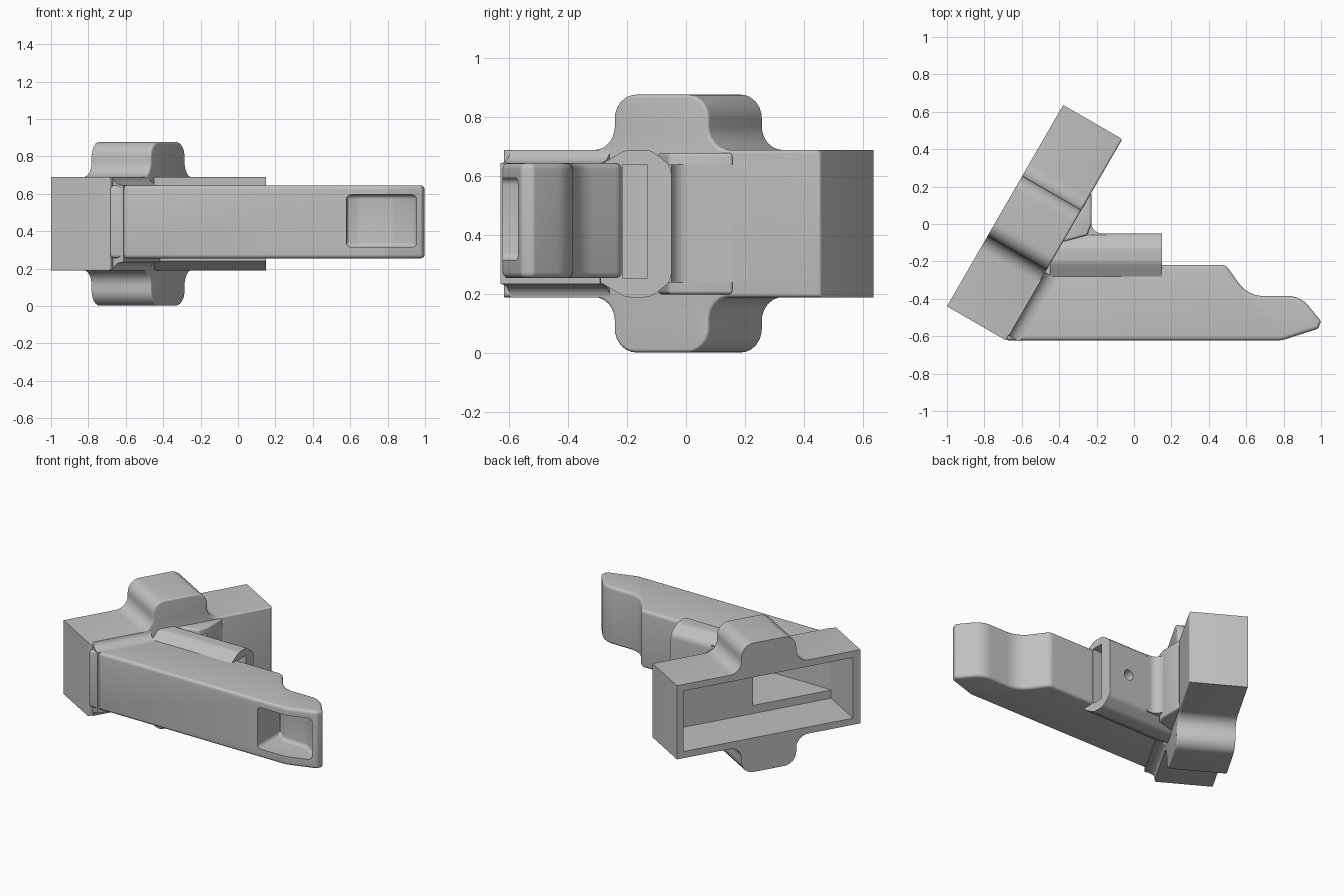
import bpy, bmesh, math
from mathutils import Vector

cube = bpy.data.objects.get("Cube")
if cube:
    bpy.data.objects.remove(cube)

grey = bpy.data.materials.new("plain_grey")
grey.use_nodes = True
colour = (0.53, 0.53, 0.53, 1)
grey.diffuse_color = colour
grey.node_tree.nodes["Principled BSDF"].inputs["Base Color"].default_value = colour

# Slanted frame of the flange: t along its length, n through its thickness
ALONG = Vector((0.5, 0.866, 0))
THROUGH = Vector((0.866, -0.5, 0))
CORNER = Vector((-1, -0.44, 0))
MID = 0.44


def flange_tz(t, z, n):
    return CORNER + ALONG * t + THROUGH * n + Vector((0, 0, z))


def flange_nz(n, z, t):
    return flange_tz(t, z, n)


def plan(x, y, z):
    return Vector((x, y, z))


def side(y, z, x):
    return Vector((x, y, z))


def front(x, z, y):
    return Vector((x, y, z))


def rounded(points, steps=6):
    """Corners are (a, b) or (a, b, radius); rounded ones become arcs."""
    out = []
    for i, p in enumerate(points):
        here = Vector(p[:2])
        if len(p) < 3:
            out.append(here)
            continue
        before = (Vector(points[i - 1][:2]) - here).normalized()
        after = (Vector(points[(i + 1) % len(points)][:2]) - here).normalized()
        half = before.angle(after) / 2
        reach = p[2] / math.tan(half)
        centre = here + (before + after).normalized() * (p[2] / math.sin(half))
        a = here + before * reach - centre
        b = here + after * reach - centre
        for k in range(steps + 1):
            out.append(centre + a.lerp(b, k / steps).normalized() * p[2])
    return out


def prism(name, points, frame, low, high, bevel=0, bevel_rule=None):
    """Extrude a profile between two depths of a frame."""
    bm = bmesh.new()
    rings = [[bm.verts.new(frame(p[0], p[1], d)) for p in points] for d in (low, high)]
    count = len(points)
    bm.faces.new(rings[0])
    cap = bm.faces.new(rings[1])
    for i in range(count):
        j = (i + 1) % count
        bm.faces.new((rings[0][i], rings[0][j], rings[1][j], rings[1][i]))
    bmesh.ops.recalc_face_normals(bm, faces=bm.faces)
    if bevel:
        edges = cap.edges if bevel_rule == "cap" else [
            e for e in bm.edges if e.calc_face_angle(0) > 0.7]
        bmesh.ops.bevel(bm, geom=list(edges), offset=bevel, segments=5,
                        profile=0.5, affect='EDGES', clamp_overlap=True)
    mesh = bpy.data.meshes.new(name)
    bm.to_mesh(mesh)
    bm.free()
    mesh.materials.append(grey)
    obj = bpy.data.objects.new(name, mesh)
    bpy.context.collection.objects.link(obj)
    return obj


def box(a0, a1, b0, b1):
    return [(a0, b0), (a1, b0), (a1, b1), (a0, b1)]


def mirrored(upper):
    """Close an upper half profile with its reflection below the middle."""
    return upper + [(p[0], 2 * MID - p[1], *p[2:]) for p in reversed(upper)]


# Flange with a rounded lug above and below
flange = prism("flange", rounded(mirrored([
    (0, 0.69), (0.435, 0.69, 0.08), (0.435, 0.877, 0.08),
    (0.805, 0.877, 0.08), (0.805, 0.69, 0.08), (1.243, 0.69)])),
    flange_tz, 0, 0.365, 0.012, "cap")

# Long handle with a finger curve at the tip
handle = prism("handle", rounded([
    (-0.69, -0.622), (0.79, -0.622, 0.1), (0.985, -0.56, 0.02), (1.0, -0.52, 0.02),
    (0.89, -0.385, 0.14), (0.61, -0.385, 0.16), (0.49, -0.218, 0.05), (-0.49, -0.218)]),
    plan, 0.255, 0.645, 0.03)

# Concave flare joining the handle to the flange
curve = [(0.43 - 0.065 * math.sin(a), 0.69 - 0.045 * math.cos(a))
         for a in [math.pi / 2 * k / 6 for k in range(7)]]
flare = prism("handle_flare", mirrored([(0.33, 0.69)] + curve[::-1]),
              flange_nz, 0.03, 0.42)

# Socket sleeve behind the handle, and the web tying it to the flange
sleeve = prism("socket_sleeve", rounded(mirrored([
    (-0.29, 0.64), (-0.205, 0.69, 0.06), (-0.12, 0.69, 0.06), (-0.05, 0.635, 0.05)])),
    side, -0.45, 0.15)
web = prism("sleeve_web", rounded([
    (-0.228, 0.16), (-0.228, -0.05, 0.055), (-0.15, -0.05), (-0.15, -0.1),
    (-0.42, -0.1), (-0.27, 0.15)]), plan, 0.24, 0.64)
gusset = prism("web_gusset", [(-0.228, 0.16), (-0.228, 0.0), (-0.25, -0.06),
                              (-0.4, -0.1), (-0.27, 0.15)], plan, 0.2, 0.68, 0.012)

# Hollow spaces
cavity = prism("cutter_flange_cavity", box(0.05, 1.2, 0.235, 0.645),
               flange_tz, -0.05, 0.32)
hollow = prism("cutter_handle_hollow", [
    (-0.7, -0.56), (0.4, -0.56), (0.4, -0.27), (-0.2, -0.27), (-0.2, -0.1),
    (-0.45, -0.1)], plan, 0.29, 0.59)
slot = prism("cutter_sleeve_slot", box(-0.215, -0.13, 0.255, 0.64), side, -0.12, 0.2)
hole = prism("cutter_pin_hole", [
    (0.035 * math.cos(k * math.pi / 12), MID + 0.035 * math.sin(k * math.pi / 12))
    for k in range(24)], front, -0.18, 0)
recess = prism("cutter_tip_recess", rounded([
    (0.58, -0.7), (0.58, -0.375), (0.65, -0.43, 0.08), (0.82, -0.435, 0.08),
    (0.955, -0.52), (0.955, -0.7)]), plan, 0.315, 0.595, 0.025)

cutters = [cavity, hollow, slot, hole, recess]
cuts = {flange: [cavity, hollow], handle: [cavity, hollow, recess],
        flare: [cavity, hollow], sleeve: [cavity, hollow, slot, hole],
        web: [cavity, hollow], gusset: [cavity, hollow]}

for part, tools in cuts.items():
    for tool in tools:
        mod = part.modifiers.new(tool.name, 'BOOLEAN')
        mod.operation = 'DIFFERENCE'
        mod.solver = 'EXACT'
        mod.object = tool

# Bake the cuts, then drop the cutters
graph = bpy.context.evaluated_depsgraph_get()
for part in cuts:
    baked = bpy.data.meshes.new_from_object(part.evaluated_get(graph))
    part.modifiers.clear()
    part.data = baked
for tool in cutters:
    bpy.data.objects.remove(tool)

bpy.ops.object.select_all(action='DESELECT')
for part in cuts:
    part.select_set(True)
bpy.context.view_layer.objects.active = flange
bpy.ops.object.shade_smooth_by_angle(angle=math.radians(35))
